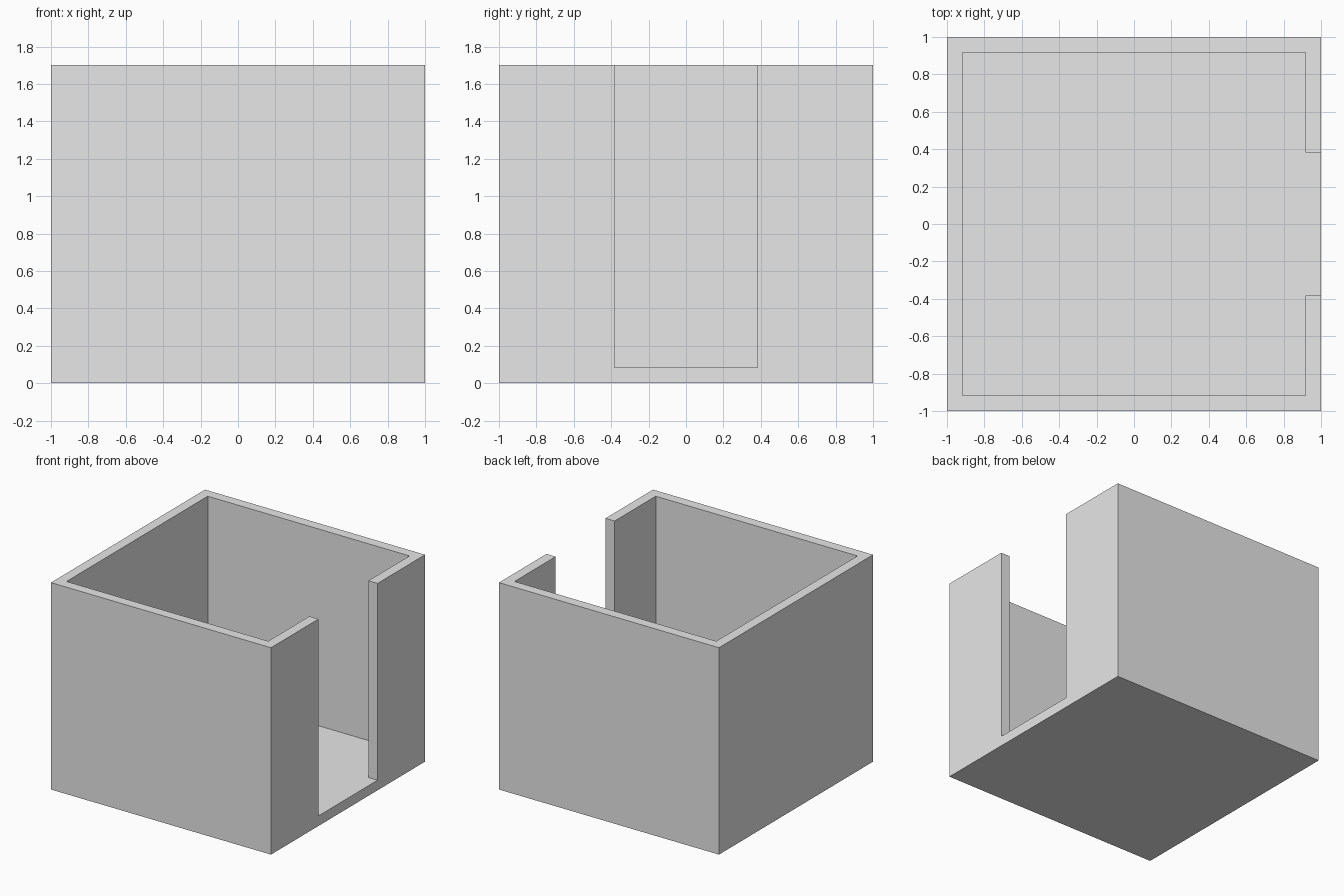
import bpy
import bmesh

cube = bpy.data.objects.get("Cube")
if cube:
    bpy.data.objects.remove(cube, do_unlink=True)

HALF = 1.0        # half of the outer width
INNER = 0.917     # half of the inner width
SLOT = 0.383      # half of the side opening
FLOOR = 0.083     # floor thickness
HEIGHT = 1.7

# Plain grey for the whole box
grey = bpy.data.materials.new("light_grey")
grey.use_nodes = True
colour = (0.8, 0.8, 0.8, 1.0)
grey.diffuse_color = colour
grey.node_tree.nodes["Principled BSDF"].inputs["Base Color"].default_value = colour

# Wall outline: a square ring with a gap on the +x side
right_half = [(HALF, SLOT), (HALF, HALF), (-HALF, HALF)]
inner_half = [(-INNER, INNER), (INNER, INNER), (INNER, SLOT)]


def mirror(points):
    return [(x, -y) for x, y in reversed(points)]


wall_outline = right_half + mirror(right_half) + mirror(inner_half) + inner_half

bm = bmesh.new()


def lift(face, distance):
    """Extrude a face straight up and return the new top face."""
    result = bmesh.ops.extrude_face_region(bm, geom=[face], use_keep_orig=True)
    verts = [g for g in result["geom"] if isinstance(g, bmesh.types.BMVert)]
    bmesh.ops.translate(bm, verts=verts, vec=(0, 0, distance))
    return next(g for g in result["geom"] if isinstance(g, bmesh.types.BMFace))


# Floor slab, with its top split into wall footprint and inside floor
square = [(-HALF, -HALF), (HALF, -HALF), (HALF, HALF), (-HALF, HALF)]
base = bm.faces.new([bm.verts.new((x, y, 0)) for x, y in square])
slab_top = lift(base, FLOOR)
bmesh.ops.delete(bm, geom=[slab_top], context="FACES_ONLY")

footprint = [bm.verts.new((x, y, FLOOR)) for x, y in wall_outline]
wall_base = bm.faces.new(footprint)
inside = footprint[6:]
bm.faces.new([footprint[0], footprint[5]] + inside)

# Walls rise from the footprint, which is then removed
lift(wall_base, HEIGHT - FLOOR)
bmesh.ops.delete(bm, geom=[wall_base], context="FACES_ONLY")

# Join the walls to the slab
bmesh.ops.remove_doubles(bm, verts=bm.verts, dist=0.0001)
bmesh.ops.recalc_face_normals(bm, faces=bm.faces)

mesh = bpy.data.meshes.new("open_box")
bm.to_mesh(mesh)
bm.free()
mesh.materials.append(grey)
box = bpy.data.objects.new("open_box", mesh)
bpy.context.collection.objects.link(box)
